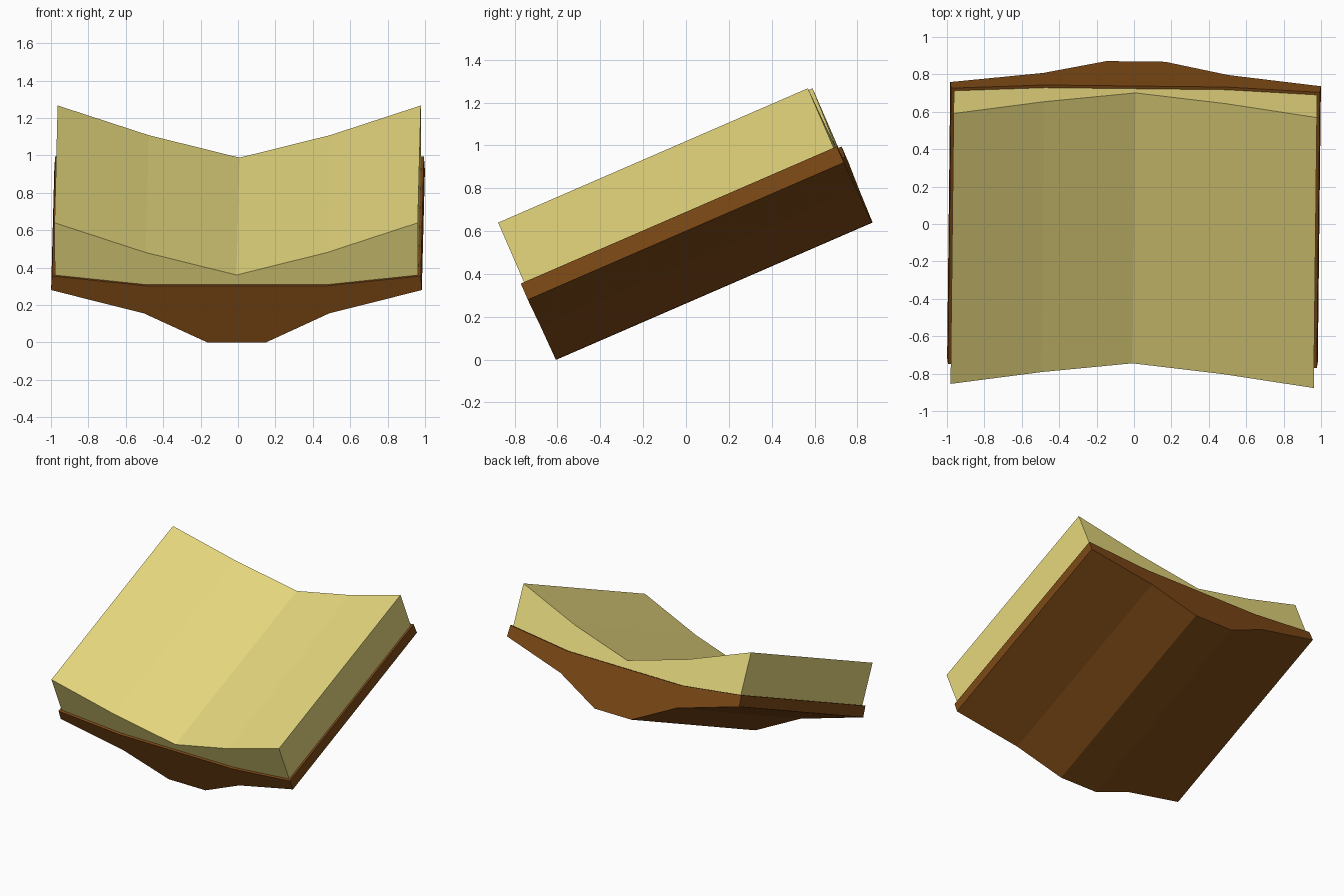
import bpy, bmesh, math
from mathutils import Matrix, Vector

if "Cube" in bpy.data.objects:
    bpy.data.objects.remove(bpy.data.objects["Cube"])

TILT, YAW, LENGTH = math.radians(23.45), math.radians(-0.65), 1.608
# The book leans back on the front end of its spine, turned very slightly
PLACE = (Matrix.Rotation(YAW, 4, 'Z') @ Matrix.Translation((0, -0.606, 0))
         @ Matrix.Rotation(TILT, 4, 'X'))


def material(name, color):
    mat = bpy.data.materials.new(name)
    mat.diffuse_color = (*color, 1)
    mat.use_nodes = True
    mat.node_tree.nodes["Principled BSDF"].inputs["Base Color"].default_value = mat.diffuse_color
    return mat


def extruded_part(name, half, y0, y1, mat):
    """Mirror a right-half (x, z) outline in x and extrude it along y."""
    outline = half + [(-x, z) for x, z in reversed(half) if x > 0]
    bm = bmesh.new()
    face = bm.faces.new([bm.verts.new((x, y0, z)) for x, z in outline])
    ext = bmesh.ops.extrude_face_region(bm, geom=[face])
    verts = [g for g in ext['geom'] if isinstance(g, bmesh.types.BMVert)]
    bmesh.ops.translate(bm, verts=verts, vec=Vector((0, y1 - y0, 0)))
    bmesh.ops.transform(bm, matrix=PLACE, verts=bm.verts)
    bmesh.ops.recalc_face_normals(bm, faces=bm.faces)
    mesh = bpy.data.meshes.new(name)
    bm.to_mesh(mesh)
    bm.free()
    mesh.materials.append(mat)
    obj = bpy.data.objects.new(name, mesh)
    bpy.context.collection.objects.link(obj)
    return obj


leather = material("brown_leather", (0.21, 0.068, 0.008))
paper = material("aged_paper", (0.80, 0.69, 0.21))

# Cover: flat spine, two bent boards
extruded_part("book_cover",
              [(0.157, 0), (0.495, 0.169), (0.991, 0.305), (0.986, 0.387), (0.485, 0.33)],
              0, LENGTH, leather)

# Open pages: valley at the gutter rising to both outer edges
extruded_part("book_pages",
              [(0.485, 0.32), (0.971, 0.376), (0.971, 0.69), (0.485, 0.517), (0, 0.386)],
              0.016, LENGTH - 0.016, paper)
